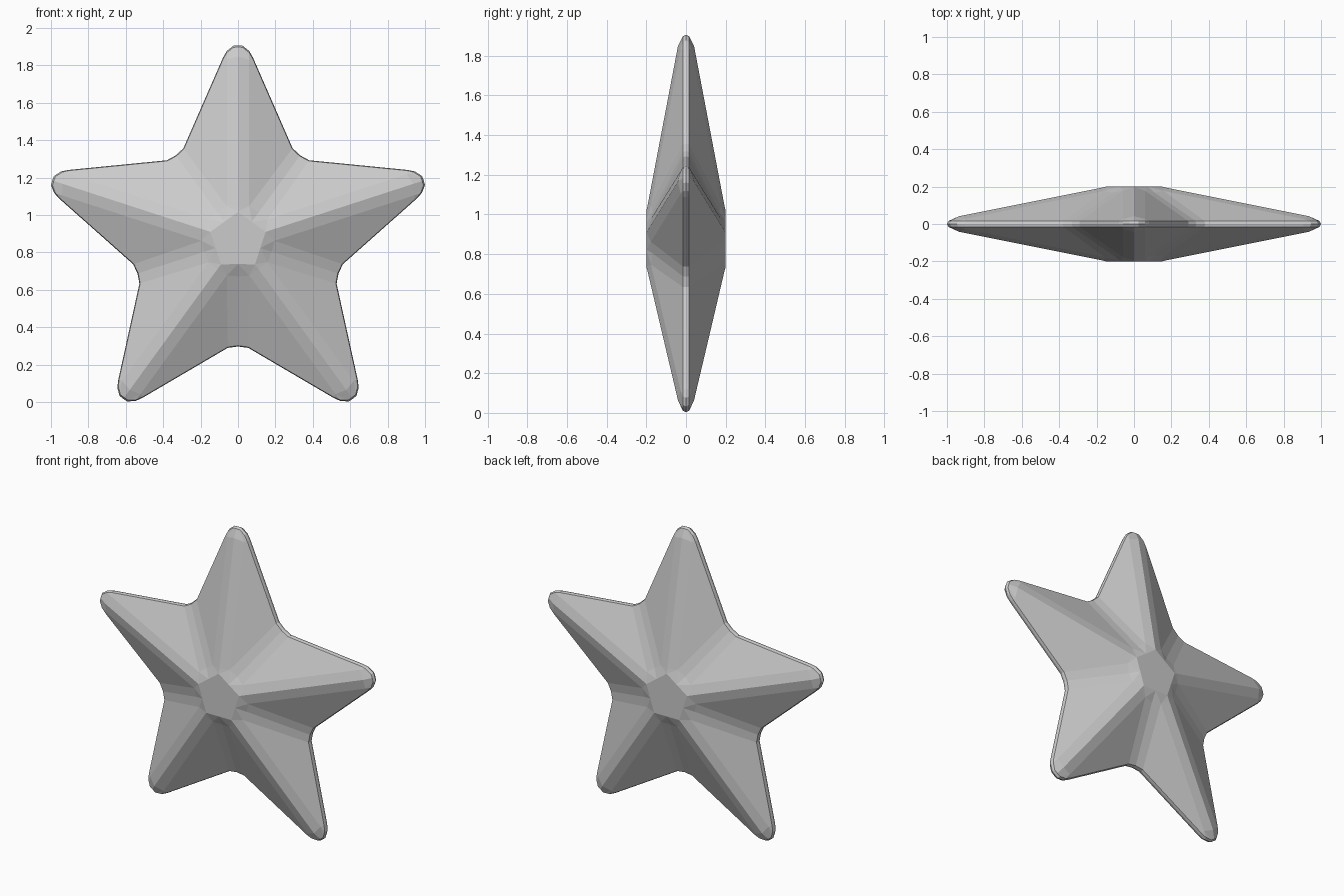
import bpy, bmesh
from math import sin, cos, radians

if "Cube" in bpy.data.objects:
    bpy.data.objects.remove(bpy.data.objects["Cube"])

CENTRE_Z = 0.862
RIM = 0.016


def polar(r, deg, h):
    return (r * cos(radians(deg)), r * sin(radians(deg)), h)


# One half of one arm: (along the arm, across the arm, height from mid plane)
P = {
    "centre": (0, 0, 0.2),
    "hub_ridge": (0.155, 0, 0.2),
    "hub_valley": polar(0.125, 36, 0.2),
    "ridge_in": (0.187, 0, 0.193),
    "shoulder": (0.185, 0.06, 0.177),
    "valley_in": polar(0.19, 36, 0.167),
    "ridge_out": (0.985, 0, 0.041),
    "edge_out": (0.97, 0.06, 0.027),
}
# Rounded outline from the tip to the notch between two arms
outline = [(1.044, 0), (1.043, 0.025), (1.015, 0.06), (0.98, 0.08),
           (0.495, 0.292), polar(0.565, 36, 0)[:2]]
for i, (u, v) in enumerate(outline):
    P[f"o{i}"] = (u, v, 0)
    P[f"r{i}"] = (u * 0.992, v * 0.992, RIM)

F = [
    "centre hub_ridge hub_valley",
    "hub_ridge ridge_in shoulder",
    "hub_ridge shoulder hub_valley",
    "hub_valley shoulder valley_in",
    "ridge_in ridge_out edge_out shoulder",
    "shoulder edge_out r3 r4",
    "shoulder r4 r5 valley_in",
    "ridge_out r0 r1 edge_out",
    "edge_out r1 r2",
    "edge_out r2 r3",
] + [f"r{i} o{i} o{i+1} r{i+1}" for i in range(5)]

# Repeat the half arm: five arms, both halves, front and back
bm = bmesh.new()
for arm in range(5):
    a = radians(72 * arm)
    for half in (1, -1):
        for side in (1, -1):
            verts = {}
            for name, (u, v, h) in P.items():
                v *= half
                verts[name] = bm.verts.new((u * sin(a) + v * cos(a), side * h,
                                            CENTRE_Z + u * cos(a) - v * sin(a)))
            for f in F:
                bm.faces.new([verts[n] for n in f.split()])
bmesh.ops.remove_doubles(bm, verts=bm.verts, dist=0.0005)
bmesh.ops.recalc_face_normals(bm, faces=bm.faces)

mesh = bpy.data.meshes.new("star")
bm.to_mesh(mesh)
bm.free()
star = bpy.data.objects.new("star", mesh)
bpy.context.collection.objects.link(star)
